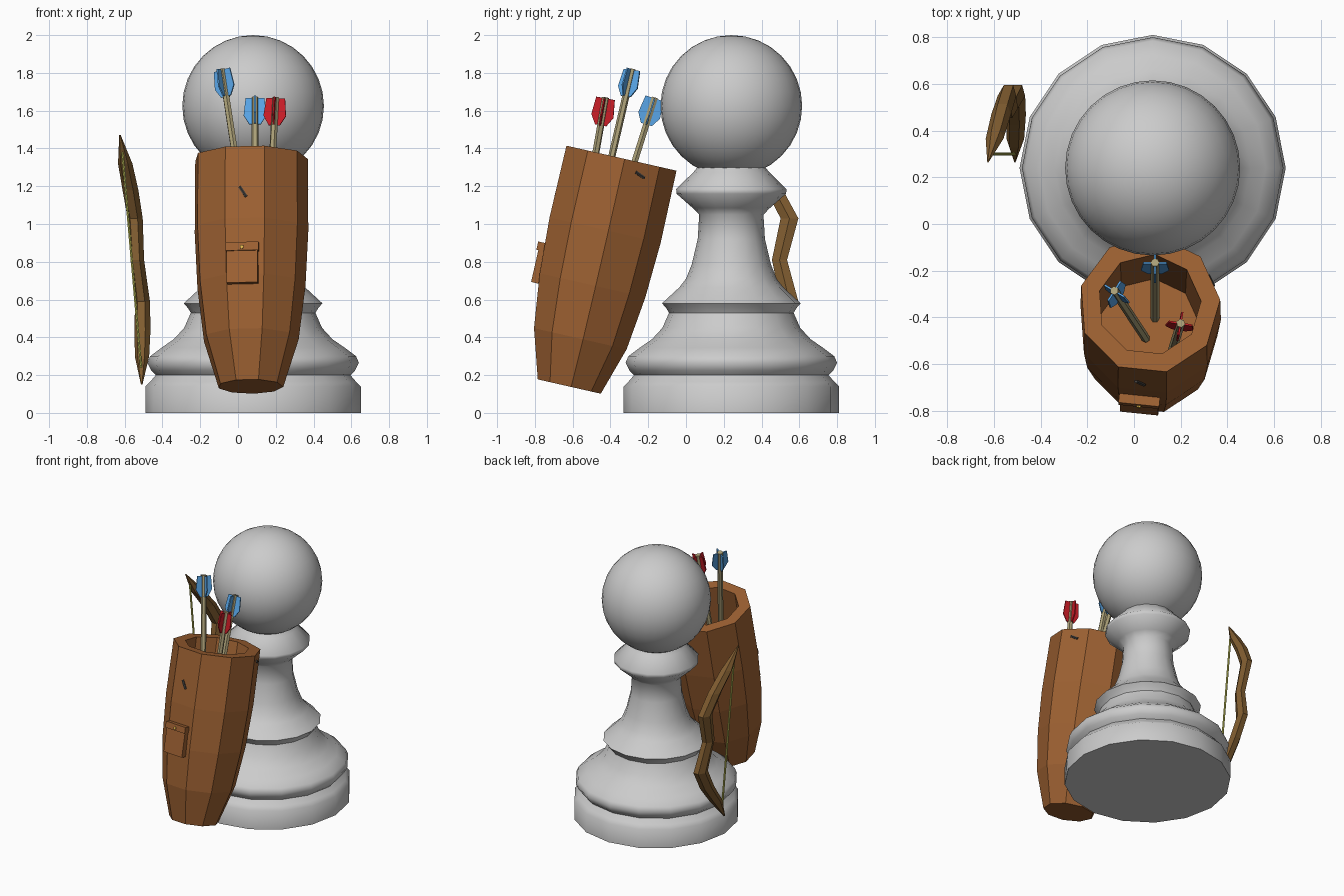
import bpy, bmesh
from math import sin, cos, radians, tau
from mathutils import Matrix, Vector

if "Cube" in bpy.data.objects:
    bpy.data.objects.remove(bpy.data.objects["Cube"])


def material(name, rgb):
    m = bpy.data.materials.new(name)
    m.diffuse_color = (*rgb, 1)
    m.use_nodes = True
    m.node_tree.nodes["Principled BSDF"].inputs["Base Color"].default_value = m.diffuse_color
    return m


LEATHER = material("leather", (0.34, 0.12, 0.032))
WOOD = material("bow_wood", (0.22, 0.11, 0.03))
SHAFT = material("arrow_wood", (0.42, 0.36, 0.19))
STRING = material("string", (0.62, 0.62, 0.12))
BLUE = material("blue_feather", (0.10, 0.38, 0.80))
RED = material("red_feather", (0.60, 0.012, 0.02))
GOLD = material("gold", (0.80, 0.50, 0.08))
DARK = material("dark_metal", (0.06, 0.055, 0.05))


def finish(name, bm, mat=None, matrix=Matrix(), smooth=None):
    bmesh.ops.recalc_face_normals(bm, faces=bm.faces)
    me = bpy.data.meshes.new(name)
    bm.to_mesh(me)
    bm.free()
    ob = bpy.data.objects.new(name, me)
    bpy.context.collection.objects.link(ob)
    ob.matrix_world = matrix
    if mat:
        me.materials.append(mat)
    if smooth:
        bpy.ops.object.select_all(action='DESELECT')
        ob.select_set(True)
        bpy.context.view_layer.objects.active = ob
        bpy.ops.object.shade_smooth_by_angle(angle=radians(smooth))
    return ob


def loft(name, rings, mat=None, matrix=Matrix(), smooth=None):
    """Skin a list of point rings and cap both ends."""
    bm = bmesh.new()
    vs = [[bm.verts.new(p) for p in r] for r in rings]
    n = len(vs[0])
    for a, b in zip(vs, vs[1:]):
        for i in range(n):
            j = (i + 1) % n
            bm.faces.new((a[i], a[j], b[j], b[i]))
    bm.faces.new(vs[0])
    bm.faces.new(vs[-1])
    return finish(name, bm, mat, matrix, smooth)


def lathe(name, profile, sides, phase=0, **kw):
    rings = [[(r * cos(phase + tau * i / sides), r * sin(phase + tau * i / sides), z)
              for i in range(sides)] for r, z in profile]
    return loft(name, rings, **kw)


def rod(name, a, b, r, sides, mat, matrix=Matrix()):
    a, b = Vector(a), Vector(b)
    rot = (b - a).to_track_quat('Z', 'Y').to_matrix().to_4x4()
    return lathe(name, [(r, 0), (r, (b - a).length)], sides, mat=mat,
                 matrix=matrix @ Matrix.Translation(a) @ rot)


def box(name, centre, size, mat, matrix):
    bm = bmesh.new()
    bmesh.ops.create_cube(bm, size=1)
    bmesh.ops.scale(bm, vec=size, verts=bm.verts)
    bmesh.ops.translate(bm, vec=centre, verts=bm.verts)
    return finish(name, bm, mat, matrix)


# Grey turned body and round head
AXIS = Matrix.Translation((0.08, 0.24, 0))
lathe("body", [(0.57, 0), (0.57, 0.14), (0.545, 0.165), (0.515, 0.20), (0.54, 0.225),
               (0.56, 0.265), (0.545, 0.30), (0.485, 0.345), (0.42, 0.39), (0.365, 0.45),
               (0.33, 0.53), (0.345, 0.555), (0.367, 0.58), (0.34, 0.605), (0.275, 0.665),
               (0.24, 0.71), (0.21, 0.785), (0.178, 0.92), (0.17, 1.05), (0.205, 1.085),
               (0.29, 1.16), (0.292, 1.185), (0.20, 1.275), (0.18, 1.30)],
      16, matrix=AXIS, smooth=50)
bm = bmesh.new()
bmesh.ops.create_uvsphere(bm, u_segments=32, v_segments=16, radius=0.375)
finish("head", bm, None, AXIS @ Matrix.Translation((0, 0, 1.625)), 60)

# Leaning nine-sided quiver with a hollow top
Q = Matrix.Translation((0.066, -0.62, 0.14)) @ Matrix.Rotation(radians(-12.8), 4, 'X')
lathe("quiver", [(0.174, 0), (0.256, 0.26), (0.292, 0.55), (0.307, 0.85), (0.304, 1.24),
                 (0.222, 1.24), (0.215, 0.80)], 9, phase=radians(4), mat=LEATHER, matrix=Q)

# Pocket with flap and button, on the front facet
P = Q @ Matrix.Rotation(radians(-6), 4, 'Z') @ Matrix.Translation((-0.012, 0, 0))
box("pocket", (0, -0.292, 0.595), (0.165, 0.04, 0.20), LEATHER, P)
box("pocket_flap", (0, -0.297, 0.69), (0.175, 0.05, 0.045), LEATHER, P)
rod("pocket_button", (0, -0.32, 0.685), (0, -0.33, 0.685), 0.01, 8, GOLD, P)

# Small pins near the rim, on the front and side facets
rod("front_pin", (-0.015, -0.290, 1.02), (0.02, -0.290, 0.965), 0.009, 6, DARK, P)
S = Q @ Matrix.Rotation(radians(114), 4, 'Z')
rod("side_pin", (-0.025, -0.288, 1.185), (0.03, -0.288, 1.165), 0.009, 6, DARK, S)


# Arrows with crossed feathers
def arrow(name, top, bottom, twist, mat):
    top, bottom = Vector(top), Vector(bottom)
    rod(name + "_shaft", bottom, top, 0.019, 6, SHAFT)
    rot = (top - bottom).to_track_quat('Z', 'Y').to_matrix().to_4x4()
    m = Matrix.Translation(top) @ rot
    half = [(0.0, 0.0), (0.05, 0.0), (0.06, -0.095), (0.03, -0.145), (0.0, -0.145)]
    outline = half + [(-x, z) for x, z in half[-2:0:-1]]
    for k in range(2):
        loft(f"{name}_feather_{k}", [[(x, y, z - 0.005) for x, z in outline]
                                     for y in (-0.004, 0.004)], mat,
             m @ Matrix.Rotation(radians(twist + 90 * k), 4, 'Z'))


arrow("left_arrow", (-0.085, -0.285, 1.82), (0.05, -0.49, 0.94), 25, BLUE)
arrow("back_arrow", (0.09, -0.165, 1.67), (0.09, -0.42, 0.86), 0, BLUE)
arrow("right_arrow", (0.20, -0.425, 1.67), (0.155, -0.57, 0.86), 8, RED)


# Bow: six-sided section swept along a mirrored recurve, then leaned
def bow_point(x, y, s):
    return (-0.567 - 0.087 * s + 0.15 * (y - 0.27) + x, y, 0.81 + s)


# height, depth centre, half depth, half width
limb = [(0.22, 0.548, 0.047, 0.040), (0.37, 0.468, 0.045, 0.042),
        (0.51, 0.365, 0.038, 0.038), (0.66, 0.268, 0.004, 0.004)]
path = [(-s, *r) for s, *r in reversed(limb)] + [(0, 0.495, 0.04, 0.036)] + limb
rings = []
for s, y, d, w in path:
    rings.append([bow_point(x * w, y + k * d, s) for x, k in
                  ((1, 0), (0.5, 1), (-0.5, 1), (-1, 0), (-0.5, -1), (0.5, -1))])
loft("bow", rings, WOOD)
rod("bow_string", bow_point(0, 0.30, -0.57), bow_point(0, 0.30, 0.57), 0.007, 6, STRING)
